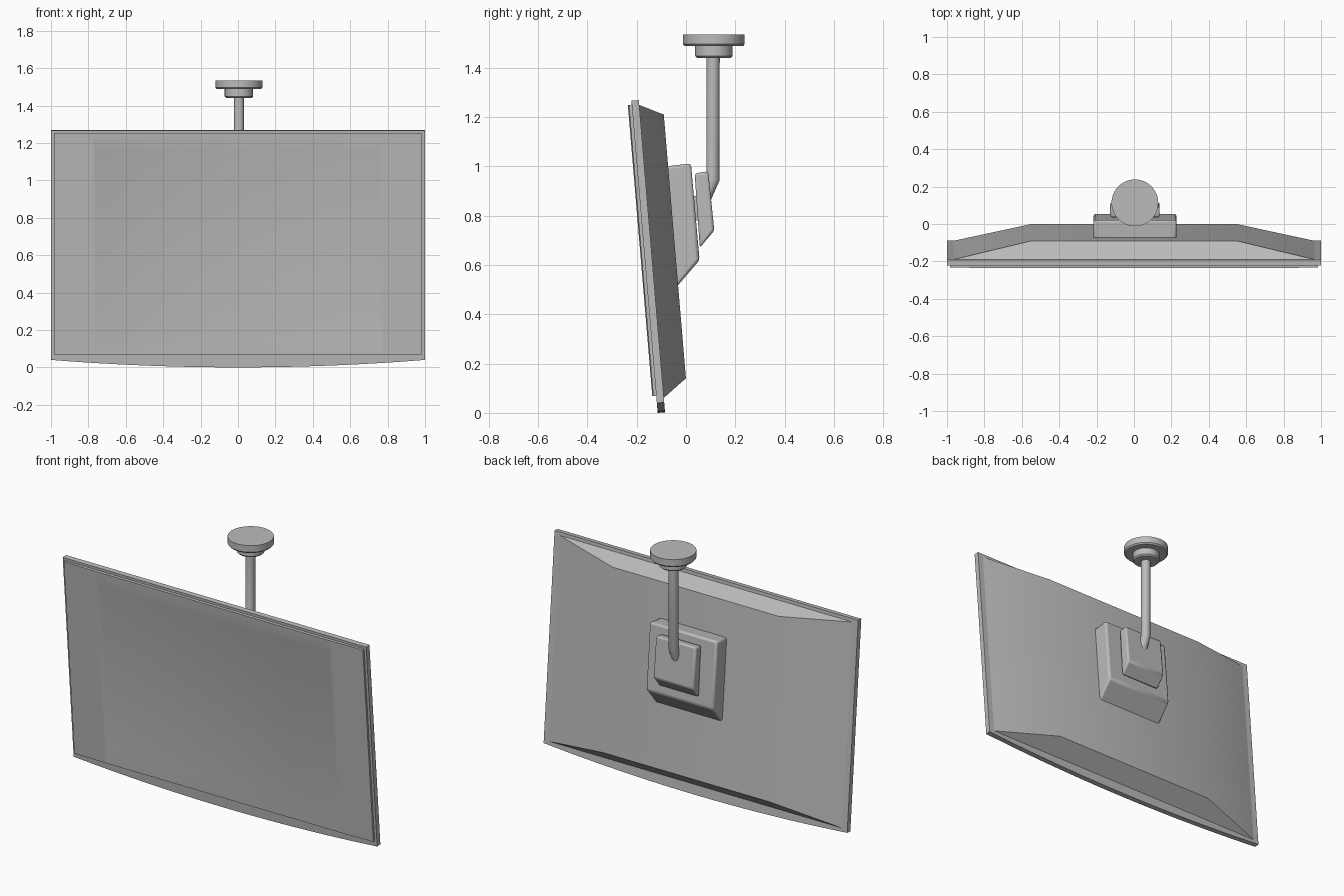
import bpy, bmesh, math

cube = bpy.data.objects.get("Cube")
if cube:
    bpy.data.objects.remove(cube)

TILT = math.radians(4.8)
MOUNT_X = 0.005

grey = bpy.data.materials.new("mid_grey")
grey.use_nodes = True
grey.diffuse_color = (0.5, 0.5, 0.5, 1)
grey.node_tree.nodes["Principled BSDF"].inputs["Base Color"].default_value = (0.5, 0.5, 0.5, 1)


def loft(name, rings, tilted=False, bevel=0):
    """Skin a stack of matching outlines and cap both ends."""
    bm = bmesh.new()
    loops = [[bm.verts.new(p) for p in ring] for ring in rings]
    n = len(loops[0])
    for a, b in zip(loops, loops[1:]):
        for i in range(n):
            j = (i + 1) % n
            bm.faces.new((a[i], a[j], b[j], b[i]))
    bm.faces.new(loops[0])
    bm.faces.new(loops[-1])
    bmesh.ops.recalc_face_normals(bm, faces=bm.faces)
    for f in bm.faces:
        f.smooth = True
    mesh = bpy.data.meshes.new(name)
    bm.to_mesh(mesh)
    bm.free()
    mesh.set_sharp_from_angle(angle=math.radians(30))
    mesh.materials.append(grey)
    ob = bpy.data.objects.new(name, mesh)
    bpy.context.collection.objects.link(ob)
    if tilted:
        ob.location.y = -0.115
        ob.rotation_euler.x = TILT
    if bevel:
        mod = ob.modifiers.new("soft_edges", "BEVEL")
        mod.width = bevel
        mod.segments = 2
    return ob


def rect(x0, x1, z0, z1, y0, y1=None):
    """Upright rectangle, y may differ between its two sides."""
    y1 = y0 if y1 is None else y1
    return [(x0, y0, z0), (x1, y1, z0), (x1, y1, z1), (x0, y0, z1)]


def circle(r, z, n=48):
    return [(MOUNT_X + r * math.cos(2 * math.pi * i / n),
             0.113 + r * math.sin(2 * math.pi * i / n), z) for i in range(n)]


def side_block(name, profile, half, bevel):
    """Extrude a (y, z) side profile across x."""
    return loft(name, [[(MOUNT_X + x, y, z) for y, z in profile] for x in (-half, half)],
                bevel=bevel)


# Bezel slab with bowed lower edge
steps = 32
outline = [(-1 + 2 * i / steps, 0.04 * (-1 + 2 * i / steps) ** 2) for i in range(steps + 1)]
outline += [(1, 1.271), (-1, 1.271)]
loft("bezel", [[(x, y, z) for x, z in outline] for y in (0, 0.03)], tilted=True)

# Rear housing tapering to a flat back
loft("rear_housing", [rect(-0.97, 0.97, 0.058, 1.252, 0.029),
                      rect(-0.55, 0.55, 0.13, 1.204, 0.126)], tilted=True)

# Front panel with a shallow recessed screen
loft("screen", [rect(-0.775, 0.775, 0.07, 1.255, 0.002),
                rect(-0.775, 0.775, 0.07, 1.255, -0.016),
                rect(-0.77, 0.77, 0.1, 1.2, -0.015),
                rect(-0.755, 0.755, 0.15, 1.175, -0.009)], tilted=True)

# Side panels beside the screen
for side, name in ((1, "left_side_panel"), (-1, "right_side_panel")):
    loft(name, [rect(side * 0.775, side * 0.985, 0.07, 1.255, 0.002),
                rect(side * 0.775, side * 0.985, 0.07, 1.255, -0.016, -0.012)], tilted=True)

# Wall-side bracket blocks
side_block("mount_base", [(-0.085, 1.0), (0.02, 1.012), (0.055, 0.62), (-0.042, 0.507)],
           0.222, 0.012)
side_block("mount_cover", [(0.035, 0.972), (0.09, 0.98), (0.115, 0.74), (0.056, 0.67)],
           0.132, 0.01)
side_block("mount_hinge", [(0.02, 0.88), (0.07, 0.88), (0.08, 0.78), (0.02, 0.78)], 0.06, 0)

# Bent hanging pole
curve = bpy.data.curves.new("pole", "CURVE")
curve.dimensions = "3D"
curve.bevel_depth = 0.027
curve.bevel_resolution = 6
curve.use_fill_caps = True
path = [(0.11, 1.46), (0.11, 0.95), (0.07, 0.86)]
spline = curve.splines.new("POLY")
spline.points.add(len(path) - 1)
for point, (y, z) in zip(spline.points, path):
    point.co = (MOUNT_X, y, z, 1)
curve.materials.append(grey)
bpy.context.collection.objects.link(bpy.data.objects.new("pole", curve))

# Stepped ceiling plate
loft("ceiling_plate", [circle(r, z) for r, z in (
    (0.125, 1.535), (0.125, 1.496), (0.118, 1.488), (0.076, 1.488),
    (0.076, 1.448), (0.068, 1.44))])
